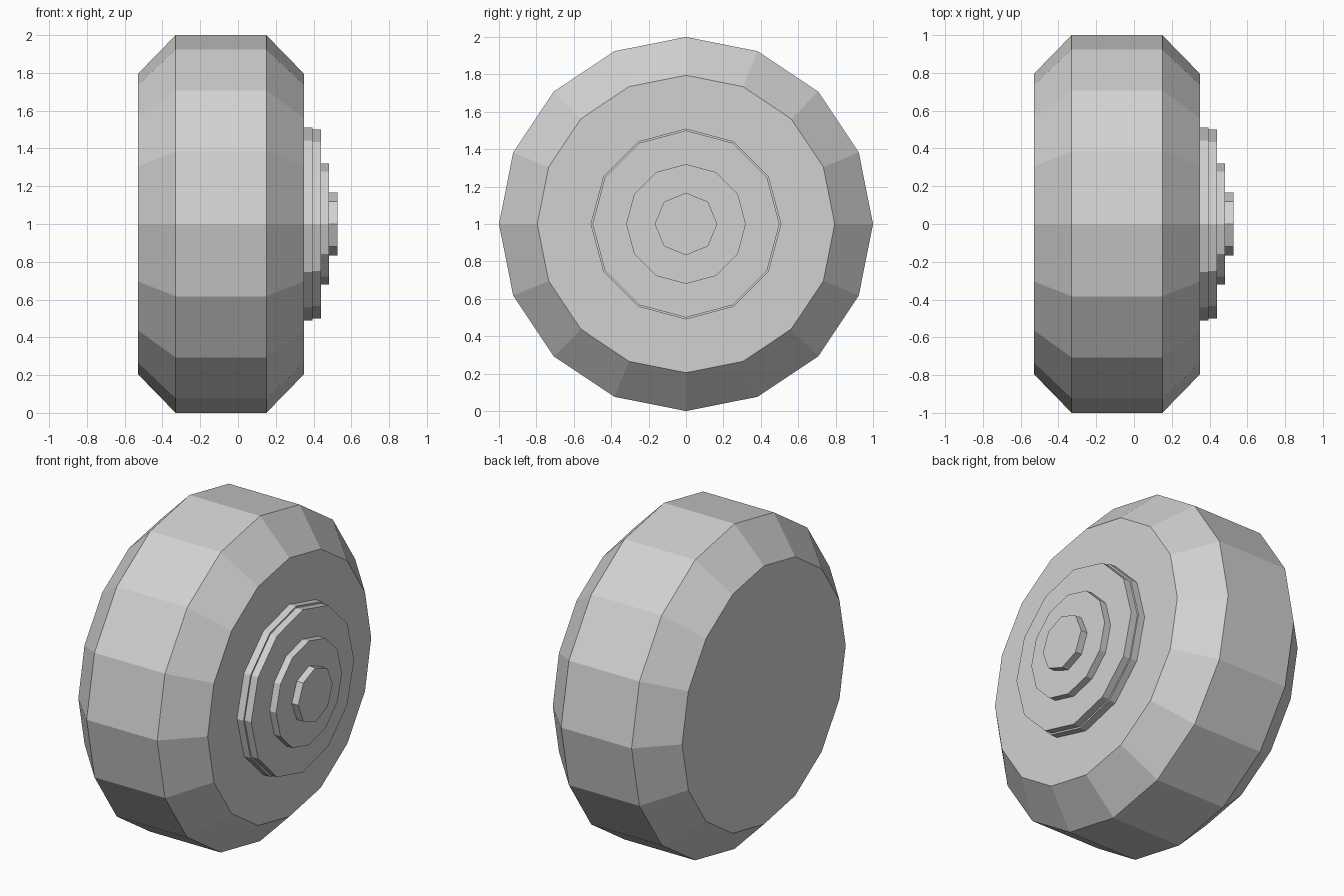
import bpy, bmesh
from math import cos, sin, tau

cube = bpy.data.objects.get("Cube")
if cube:
    bpy.data.objects.remove(cube, do_unlink=True)

grey = bpy.data.materials.new("plain grey")
grey.use_nodes = True
colour = (0.64, 0.64, 0.64, 1)
grey.diffuse_color = colour
grey.node_tree.nodes["Principled BSDF"].inputs["Base Color"].default_value = colour


def turned_part(name, sides, profile):
    """Closed solid turned around the axle; profile is (x, radius) pairs."""
    bm = bmesh.new()
    rings = [[bm.verts.new((x, r * sin(tau * i / sides), 1 + r * cos(tau * i / sides)))
              for i in range(sides)] for x, r in profile]
    for a, b in zip(rings, rings[1:]):
        for i in range(sides):
            j = (i + 1) % sides
            bm.faces.new((a[i], a[j], b[j], b[i]))
    bm.faces.new(rings[0])
    bm.faces.new(rings[-1])
    bmesh.ops.recalc_face_normals(bm, faces=bm.faces)
    mesh = bpy.data.meshes.new(name)
    bm.to_mesh(mesh)
    bm.free()
    mesh.materials.append(grey)
    obj = bpy.data.objects.new(name, mesh)
    bpy.context.collection.objects.link(obj)


# Tyre with chamfered shoulders
turned_part("tyre", 16, [(-0.53, 0.795), (-0.33, 1), (0.15, 1), (0.35, 0.795)])

# Stepped hub discs on the outer side
turned_part("hub_base", 12, [(0.35, 0.51), (0.395, 0.51)])
turned_part("hub_plate", 12, [(0.395, 0.5), (0.44, 0.5)])
turned_part("hub_ring", 12, [(0.44, 0.32), (0.483, 0.32)])
turned_part("hub_cap", 8, [(0.483, 0.167), (0.527, 0.167)])
